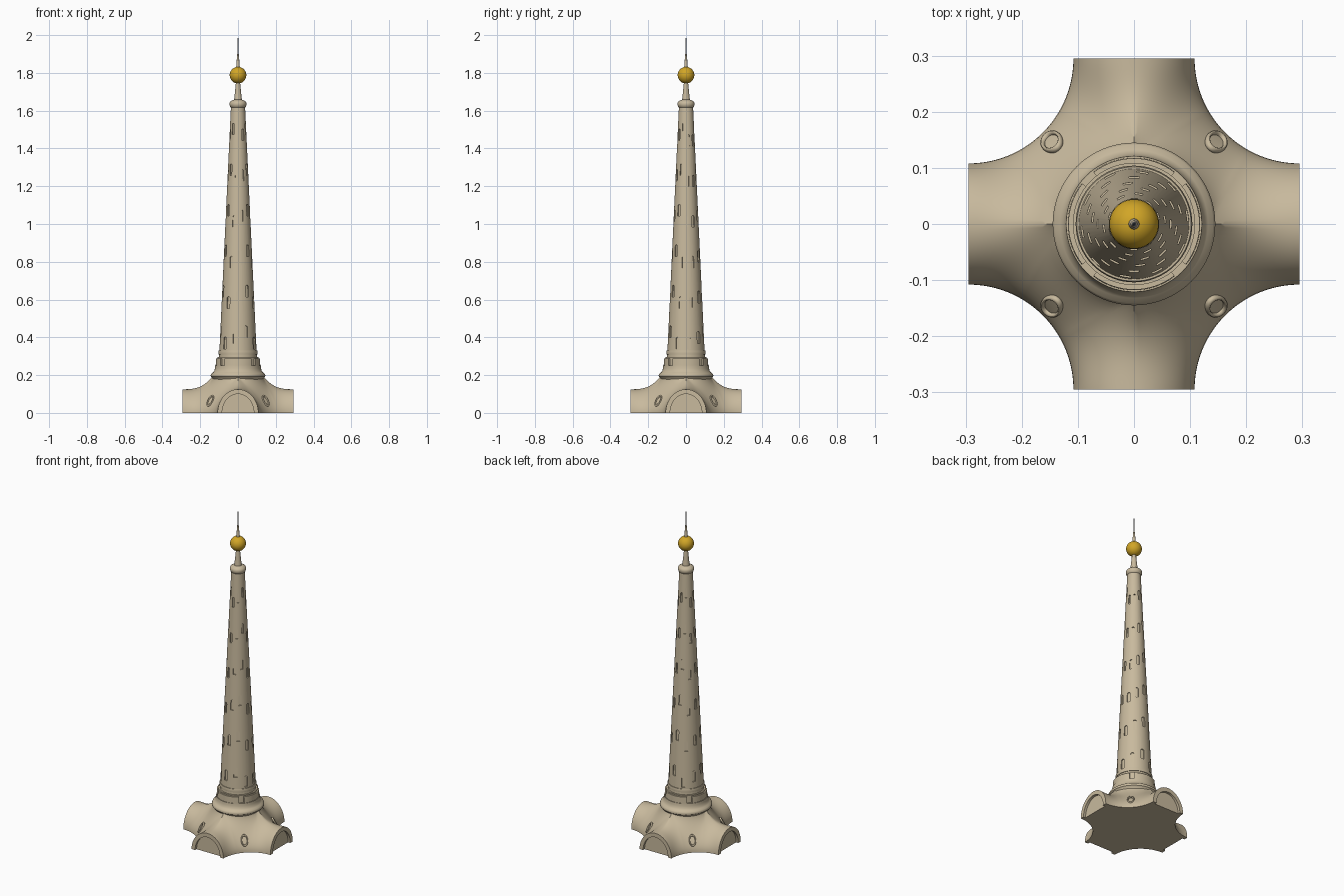
import bpy, bmesh
from math import sin, cos, pi, radians, sqrt
from mathutils import Matrix, Vector

cube = bpy.data.objects.get("Cube")
if cube:
    bpy.data.objects.remove(cube)


def material(name, rgb):
    m = bpy.data.materials.new(name)
    m.use_nodes = True
    m.diffuse_color = (*rgb, 1)
    m.node_tree.nodes["Principled BSDF"].inputs["Base Color"].default_value = (*rgb, 1)
    return m


STONE = material("sandstone", (0.58, 0.49, 0.34))
GOLD = material("gold", (0.64, 0.38, 0.02))
METAL = material("grey metal", (0.32, 0.32, 0.33))


def finish(name, bm, mat, angle=35):
    bmesh.ops.recalc_face_normals(bm, faces=bm.faces)
    mesh = bpy.data.meshes.new(name)
    bm.to_mesh(mesh)
    bm.free()
    mesh.materials.append(mat)
    ob = bpy.data.objects.new(name, mesh)
    bpy.context.collection.objects.link(ob)
    smooth(ob, angle)
    return ob


def smooth(ob, angle=35):
    bpy.ops.object.select_all(action="DESELECT")
    ob.select_set(True)
    bpy.context.view_layer.objects.active = ob
    bpy.ops.object.shade_smooth_by_angle(angle=radians(angle))


def lathe(name, profile, mat, sides=64):
    """Closed solid of revolution from (radius, z) points."""
    bm = bmesh.new()
    rings = [[bm.verts.new((r * cos(2 * pi * i / sides), r * sin(2 * pi * i / sides), z))
              for i in range(sides)] for r, z in profile]
    for a, b in zip(rings, rings[1:]):
        for i in range(sides):
            j = (i + 1) % sides
            bm.faces.new((a[i], a[j], b[j], b[i]))
    bm.faces.new(rings[0][::-1])
    bm.faces.new(rings[-1])
    return finish(name, bm, mat)


# Flared base: one eighth is lofted, then mirrored and turned round the axis
REACH, HALF, CREST = 0.295, 0.108, 0.125
RING, TOP = 0.13, 0.2
COLS, ROWS = 32, 16


def base_point(v, u):
    a = v * pi / 4
    fillet = REACH - HALF
    foot = Vector((REACH - fillet * sin(a), REACH - fillet * cos(a)))
    split = 0.65
    if v < split:
        q = 1 - v / split
        crest = Vector((RING + (REACH - RING) * q, 0))
        height = CREST + (TOP - CREST) * (1 - q) ** 3
        g = 0
    else:
        g = (v - split) / (1 - split)
        crest = Vector((RING * cos(g * pi / 4), RING * sin(g * pi / 4)))
        height = TOP
    g = v * v * (3 - 2 * v)
    t = u * pi / 2
    h = (1 - g) * (1 - cos(t)) + g * u * u * (3 - 2 * u)
    z = height * ((1 - g) * sin(t) + g * u)
    p = foot.lerp(crest, h)
    return Vector((p.x, p.y, z))


def add_strips(bm, rows, turn):
    grid = [[bm.verts.new(turn @ p) for p in row] for row in rows]
    for a, b in zip(grid, grid[1:]):
        for i in range(len(a) - 1):
            bm.faces.new((a[i], a[i + 1], b[i + 1], b[i]))


skin = [[base_point(c / COLS, r / ROWS) for r in range(ROWS + 1)] for c in range(COLS + 1)]
arch = skin[0]
inner = [Vector((REACH, p.y * 0.78, p.z * 0.8)) for p in arch]
recess = [p - Vector((0.015, 0, 0)) for p in inner]
middle = [Vector((p.x, 0, p.z)) for p in recess]

bm = bmesh.new()
for k in range(4):
    for flip in (1, -1):
        turn = Matrix.Rotation(k * pi / 2, 4, "Z") @ Matrix.Diagonal((1, flip, 1, 1))
        add_strips(bm, skin, turn)
        add_strips(bm, [arch, inner, recess, middle], turn)
bmesh.ops.remove_doubles(bm, verts=bm.verts, dist=0.0001)
bmesh.ops.dissolve_degenerate(bm, dist=0.0001, edges=bm.edges)
bmesh.ops.holes_fill(bm, edges=[e for e in bm.edges if e.is_boundary], sides=0)
finish("vaulted_base", bm, STONE, 45)

# Oval window frames on the four diagonal flanks
for k in range(4):
    a = pi / 4 + k * pi / 2
    bpy.ops.mesh.primitive_torus_add(major_radius=0.02, minor_radius=0.004,
                                     major_segments=32, minor_segments=8)
    frame = bpy.context.object
    frame.name = f"oval_window_frame_{k + 1}"
    frame.data.materials.append(STONE)
    frame.matrix_world = (Matrix.Rotation(a, 4, "Z") @ Matrix.Translation((0.207, 0, 0.064))
                          @ Matrix.Rotation(pi / 2 - 0.5, 4, "Y")
                          @ Matrix.Diagonal((1.45, 0.85, 1.5, 1)))
    smooth(frame, 60)

# Stepped collar between base and shaft
lathe("collar", [(0.13, 0.17), (0.138, 0.187), (0.144, 0.192), (0.145, 0.2), (0.141, 0.208),
                 (0.132, 0.214), (0.126, 0.222), (0.122, 0.235), (0.121, 0.25),
                 (0.109, 0.25), (0.109, 0.295), (0.098, 0.295)], STONE)
lathe("collar_band", [(0.09, 0.31), (0.103, 0.31), (0.104, 0.32), (0.102, 0.33), (0.09, 0.33)], STONE)

# Four raised curved panels around the collar
for k in range(4):
    bm = bmesh.new()
    span, steps = radians(38), 16
    section = [(0.105, 0.248), (0.118, 0.248), (0.117, 0.288), (0.105, 0.288)]
    arcs = []
    for i in range(steps + 1):
        a = k * pi / 2 - span + 2 * span * i / steps
        arcs.append([bm.verts.new((r * cos(a), r * sin(a), z)) for r, z in section])
    for p, q in zip(arcs, arcs[1:]):
        for i in range(4):
            j = (i + 1) % 4
            bm.faces.new((p[i], p[j], q[j], q[i]))
    bm.faces.new(arcs[0])
    bm.faces.new(arcs[-1])
    finish(f"collar_panel_{k + 1}", bm, STONE)

# Tapering shaft
R0, R1, Z0, Z1 = 0.102, 0.037, 0.25, 1.63


def shaft_radius(z):
    return R0 + (R1 - R0) * (z - Z0) / (Z1 - Z0)


shaft = lathe("shaft", [(R0, Z0), (R1, Z1)], STONE, 72)

# Arched slots cut in a twisting pattern up the shaft
bm = bmesh.new()
PER_TURN, LEVELS = 10, 6
for n in range(PER_TURN * LEVELS):
    level, col = divmod(n, PER_TURN)
    z = 0.40 + level * 0.215 + 0.05 * (col % 3 - 1) * 0.6
    a = 2 * pi * col / PER_TURN + level * radians(9) + 0.15
    r = shaft_radius(z)
    width = 0.010 - 0.0008 * level
    outline = [(-width, -0.032), (width, -0.032)]
    outline += [(width * cos(t * pi / 6), 0.022 + width * sin(t * pi / 6)) for t in range(7)]
    place = Matrix.Rotation(a, 4, "Z") @ Matrix.Translation((r, 0, z))
    slant = (R1 - R0) / (Z1 - Z0)
    loops = [[bm.verts.new(place @ Vector((d + slant * h, w, h))) for w, h in outline]
             for d in (-0.007, 0.02)]
    bm.faces.new(loops[0])
    bm.faces.new(loops[1])
    for i in range(len(outline)):
        j = (i + 1) % len(outline)
        bm.faces.new((loops[0][i], loops[0][j], loops[1][j], loops[1][i]))
cutter = finish("slot_cutter", bm, STONE)
cutter.hide_render = True
cut = shaft.modifiers.new("slots", "BOOLEAN")
cut.operation = "DIFFERENCE"
cut.solver = "EXACT"
cut.object = cutter
bpy.context.view_layer.objects.active = shaft
bpy.ops.object.modifier_apply(modifier=cut.name)
bpy.data.objects.remove(cutter)
smooth(shaft, 30)

# Cap moulding, neck, ball and spire
lathe("cap", [(0.035, 1.615), (0.041, 1.62), (0.045, 1.63), (0.045, 1.64), (0.041, 1.648),
              (0.03, 1.655), (0.021, 1.658)], STONE, 48)
lathe("neck", [(0.021, 1.655), (0.017, 1.69), (0.010, 1.76)], STONE, 32)
bpy.ops.mesh.primitive_uv_sphere_add(segments=48, ring_count=24, radius=0.044,
                                     location=(0, 0, 1.788))
ball = bpy.context.object
ball.name = "gold_ball"
ball.data.materials.append(GOLD)
smooth(ball)
lathe("spire_foot", [(0.010, 1.825), (0.006, 1.88), (0.004, 1.90)], STONE, 24)
lathe("spire_tip", [(0.004, 1.90), (0.003, 1.94), (0.0008, 2.0)], METAL, 16)
